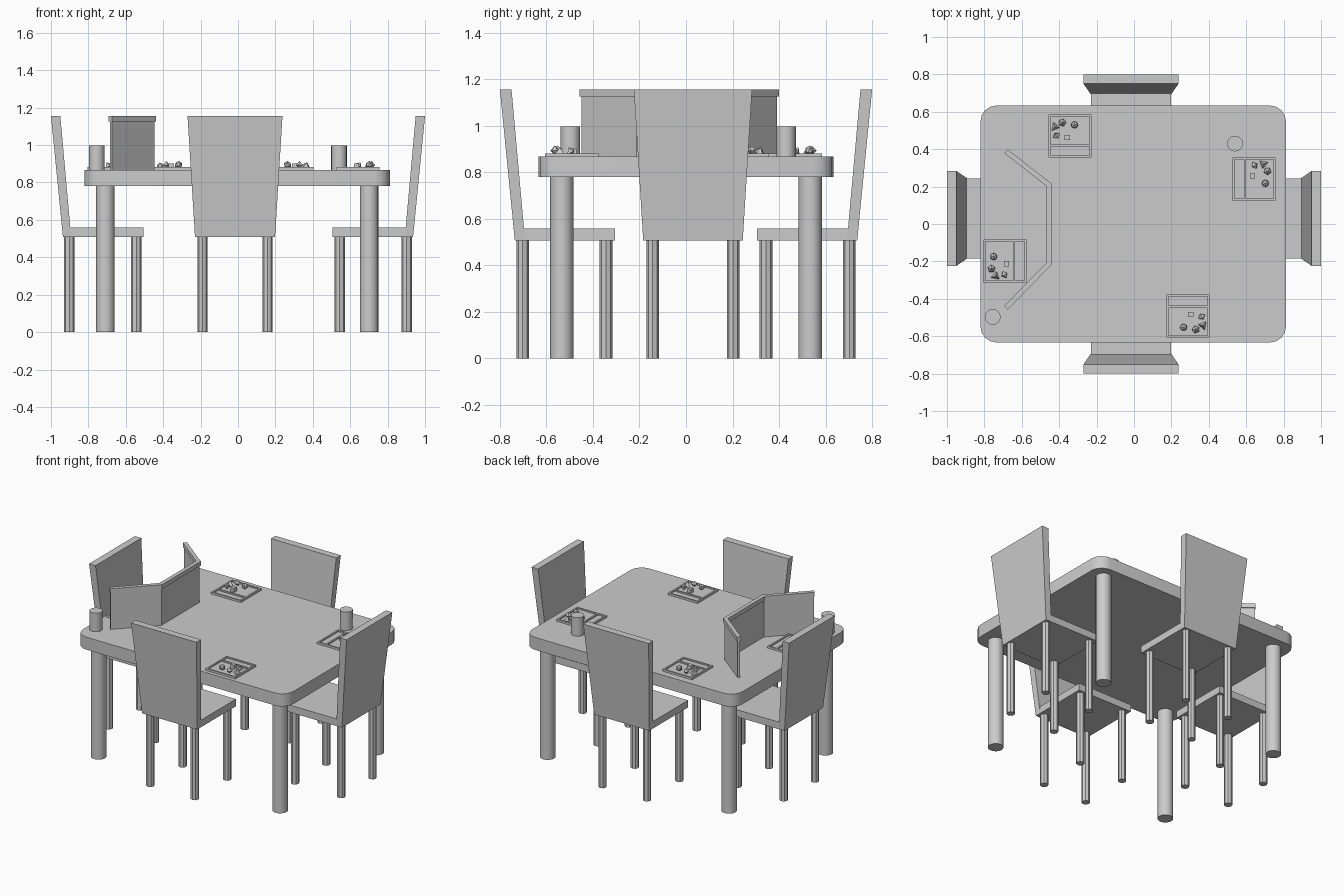
import bpy, bmesh, math
from mathutils import Matrix, Vector

if "Cube" in bpy.data.objects:
    bpy.data.objects.remove(bpy.data.objects["Cube"])


def finish(name, bm, matrix=None, smooth=None):
    """Turn a bmesh into a named object."""
    bmesh.ops.recalc_face_normals(bm, faces=bm.faces)
    me = bpy.data.meshes.new(name)
    bm.to_mesh(me)
    bm.free()
    if smooth:
        me.shade_smooth()
        me.set_sharp_from_angle(angle=math.radians(smooth))
    ob = bpy.data.objects.new(name, me)
    bpy.context.collection.objects.link(ob)
    if matrix is not None:
        ob.matrix_world = matrix
    return ob


def add_prism(bm, outline, z0, z1):
    """Extrude a flat outline from z0 to z1."""
    f = bm.faces.new([bm.verts.new((x, y, z0)) for x, y in outline])
    r = bmesh.ops.extrude_face_region(bm, geom=[f])
    for v in r["geom"]:
        if isinstance(v, bmesh.types.BMVert):
            v.co.z = z1


def add_box(bm, x0, x1, y0, y1, z0, z1):
    add_prism(bm, [(x0, y0), (x1, y0), (x1, y1), (x0, y1)], z0, z1)


def add_cyl(bm, x, y, r, z0, z1, n):
    bmesh.ops.create_cone(bm, cap_ends=True, segments=n, radius1=r, radius2=r, depth=z1 - z0,
                          matrix=Matrix.Translation((x, y, (z0 + z1) / 2)))


def placed(x, y, deg, z=0):
    return Matrix.Translation((x, y, z)) @ Matrix.Rotation(math.radians(deg), 4, 'Z')


# Table top with rounded corners
bm = bmesh.new()
hx, hy, r = 0.817, 0.633, 0.085
outline = []
for i, (sx, sy) in enumerate([(1, 1), (-1, 1), (-1, -1), (1, -1)]):
    for k in range(5):
        a = math.radians(90 * i + 22.5 * k)
        outline.append((sx * (hx - r) + r * math.cos(a), sy * (hy - r) + r * math.sin(a)))
add_prism(bm, outline, 0.78, 0.868)
finish("table_top", bm, placed(-0.004, 0, 0), 35)

# Table legs
for sx in (-1, 1):
    for sy in (-1, 1):
        bm = bmesh.new()
        add_cyl(bm, sx * 0.705 - 0.004, sy * 0.534, 0.05, 0, 0.78, 16)
        finish("table_leg", bm, smooth=35)


# Chairs: local +y points to the table, y = 0 is the rear edge of the back
def chair(name, matrix):
    bm = bmesh.new()
    add_box(bm, -0.214, 0.214, 0.064, 0.494, 0.508, 0.558)
    finish(name + "_seat", bm, matrix)
    bm = bmesh.new()
    rings = [(0.064, 0.214, 0.508), (0.108, 0.214, 0.508), (0.0, 0.254, 1.156), (0.05, 0.254, 1.156)]
    vs = [bm.verts.new((s * w, y, z)) for y, w, z in rings for s in (-1, 1)]
    bmesh.ops.convex_hull(bm, input=vs)
    bmesh.ops.dissolve_limit(bm, angle_limit=0.02, verts=bm.verts, edges=bm.edges)
    finish(name + "_back", bm, matrix)
    for x in (-0.173, 0.173):
        for y in (0.098, 0.456):
            bm = bmesh.new()
            add_cyl(bm, x, y, 0.027, 0, 0.51, 8)
            finish(name + "_leg", bm, matrix)


chair("front_chair", placed(-0.016, -0.8, 0))
chair("back_chair", placed(-0.016, 0.8, 180))
chair("left_chair", placed(-1, 0.03, -90))
chair("right_chair", placed(1, 0.03, 90))


# Folding screen: three panels with a thicker rim along the top
PATH = [Vector(p) for p in [(-0.68, 0.385), (-0.453, 0.208), (-0.453, -0.21), (-0.68, -0.444)]]


def screen(name, thick, ext, z0, z1):
    pts = PATH[:]
    pts[0] = pts[0] + (pts[0] - pts[1]).normalized() * ext
    pts[-1] = pts[-1] + (pts[-1] - pts[-2]).normalized() * ext
    left, right = [], []
    for i, p in enumerate(pts):
        d1 = (p - pts[i - 1]).normalized() if i else (pts[1] - p).normalized()
        d2 = (pts[i + 1] - p).normalized() if i < len(pts) - 1 else d1
        n = Vector((-d1.y - d2.y, d1.x + d2.x)).normalized()
        off = n * (thick / 2 / n.dot(Vector((-d1.y, d1.x))))
        left.append(p + off)
        right.append(p - off)
    bm = bmesh.new()
    add_prism(bm, left + right[::-1], z0, z1)
    finish(name, bm)


screen("screen_panels", 0.015, 0, 0.868, 1.14)
screen("screen_rim", 0.027, 0.005, 1.126, 1.156)

# Cups
for x, y in [(0.54, 0.43), (-0.755, -0.497)]:
    bm = bmesh.new()
    add_cyl(bm, x, y, 0.042, 0.868, 0.998, 16)
    finish("cup", bm, smooth=35)


# Dice trays, each with a divider and five dice
def die(kind, x, y, spin, matrix):
    bm = bmesh.new()
    if kind == "cube":
        bmesh.ops.create_cube(bm, size=0.028)
    elif kind == "round":
        bmesh.ops.create_icosphere(bm, subdivisions=1, radius=0.021)
    elif kind == "tetra":
        bmesh.ops.create_cone(bm, cap_ends=True, segments=3, radius1=0.027, radius2=0, depth=0.036)
    else:
        n = 4 if kind == "octa" else 5
        c = [bm.verts.new((0.021 * math.cos(k * math.tau / n), 0.021 * math.sin(k * math.tau / n), 0))
             for k in range(n)]
        c += [bm.verts.new((0, 0, 0.021)), bm.verts.new((0, 0, -0.021))]
        bmesh.ops.convex_hull(bm, input=c)
        if n == 4:
            bmesh.ops.rotate(bm, verts=bm.verts, matrix=Matrix.Rotation(0.95, 3, 'X'))
    low = min(v.co.z for v in bm.verts)
    finish("die_" + kind, bm, matrix @ placed(x, y, spin, 0.873 - low))


def tray(x, y, deg):
    m = placed(x, y, deg)
    h, w = 0.115, 0.011
    bm = bmesh.new()
    add_box(bm, -h, h, -h, h, 0.866, 0.873)
    finish("tray_floor", bm, m)
    bm = bmesh.new()
    for s in (-1, 1):
        add_box(bm, min(s * h, s * (h - w)), max(s * h, s * (h - w)), -h, h, 0.868, 0.882)
        add_box(bm, -h + w, h - w, min(s * h, s * (h - w)), max(s * h, s * (h - w)), 0.868, 0.882)
    add_box(bm, -h + w, h - w, -0.055, -0.044, 0.868, 0.882)
    finish("tray_rim", bm, m)
    for kind, dx, dy, spin in [("tetra", -0.08, 0.05, 20), ("spindle", -0.041, 0.072, 0), ("round", 0.024, 0.06, 10),
                               ("octa", -0.073, 0.003, 30), ("cube", -0.015, -0.008, 0)]:
        die(kind, dx, dy, spin, m)


tray(-0.342, 0.47, 0)
tray(0.642, 0.241, -90)
tray(0.289, -0.492, 180)
tray(-0.69, -0.198, 90)
